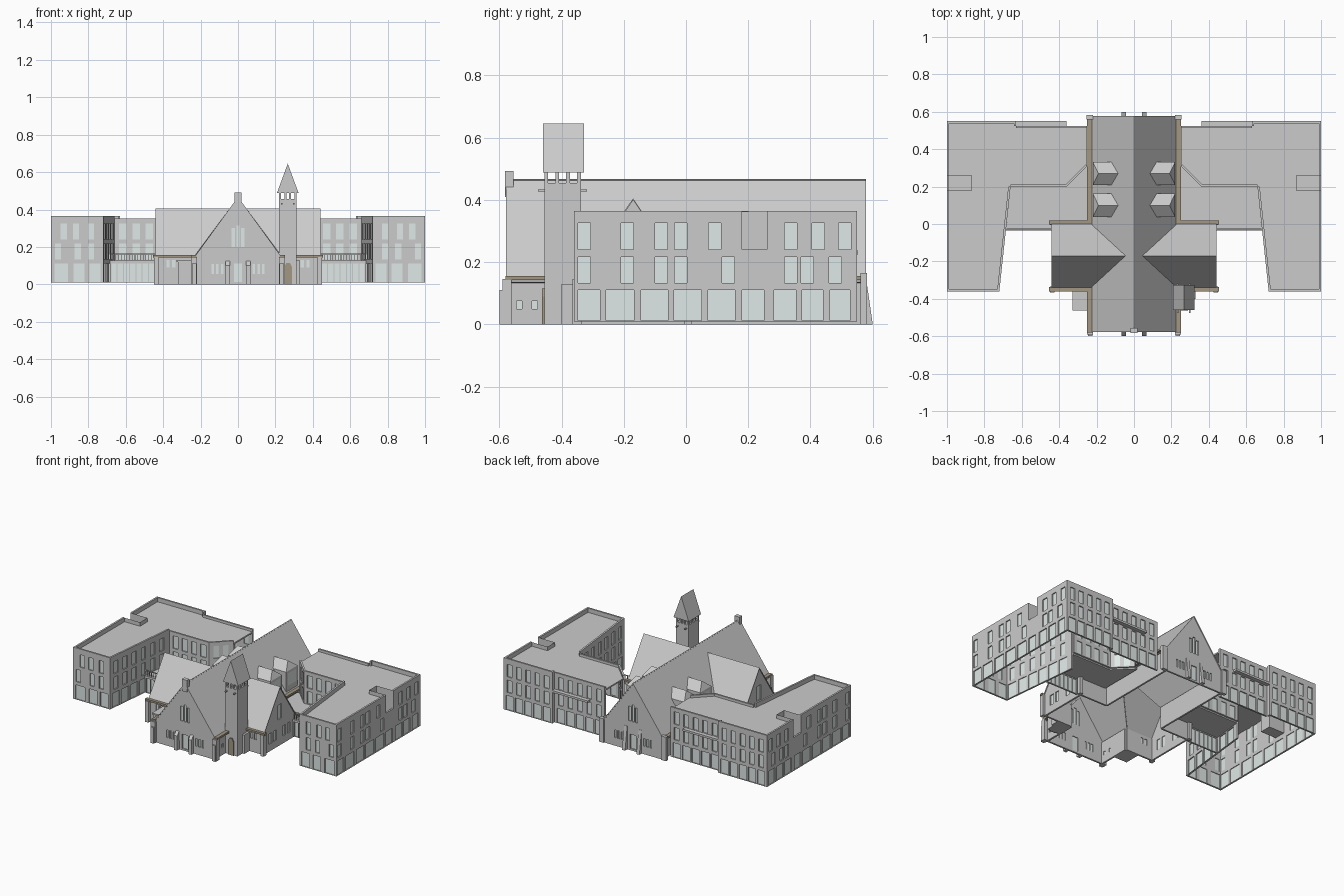
import bpy, bmesh
from mathutils import Vector as V

if "Cube" in bpy.data.objects:
    bpy.data.objects.remove(bpy.data.objects["Cube"])


def material(name, col):
    m = bpy.data.materials.new(name)
    m.diffuse_color = (*col, 1)
    m.use_nodes = True
    m.node_tree.nodes["Principled BSDF"].inputs["Base Color"].default_value = m.diffuse_color
    return m


GLASS = material("pale_glass", (0.74, 0.82, 0.80))
BROWN = material("brown_timber", (0.36, 0.31, 0.23))
FRAME = material("frame_grey", (0.3, 0.3, 0.3))


def finish(name, bm, mats=(), solid=0, mirror=False):
    me = bpy.data.meshes.new(name)
    bm.to_mesh(me)
    bm.free()
    ob = bpy.data.objects.new(name, me)
    bpy.context.collection.objects.link(ob)
    for m in mats:
        me.materials.append(m)
    if solid:
        s = ob.modifiers.new("thickness", "SOLIDIFY")
        s.thickness, s.offset = solid, -1
    if mirror:
        ob.modifiers.new("mirror", "MIRROR").use_mirror_merge = False
    return ob


def polys(name, faces, mats=(), solid=0, mirror=False):
    bm = bmesh.new()
    for f in faces:
        bm.faces.new([bm.verts.new(p) for p in f])
    bmesh.ops.remove_doubles(bm, verts=bm.verts[:], dist=1e-5)
    return finish(name, bm, mats, solid, mirror)


def boxes(name, items, mats=(), mirror=False):
    bm = bmesh.new()
    for x0, x1, y0, y1, z0, z1 in items:
        r = bmesh.ops.create_cube(bm, size=1)["verts"]
        bmesh.ops.scale(bm, verts=r, vec=(x1 - x0, y1 - y0, z1 - z0))
        bmesh.ops.translate(bm, verts=r, vec=((x0 + x1) / 2, (y0 + y1) / 2, (z0 + z1) / 2))
    return finish(name, bm, mats, 0, mirror)


def prism(name, profile, axis, a, b, mats=(), mirror=False):
    """Extrude a 2D profile along x or y from a to b."""
    put = (lambda p, t: (t, p[0], p[1])) if axis == "x" else (lambda p, t: (p[0], t, p[1]))
    bm = bmesh.new()
    f = bm.faces.new([bm.verts.new(put(p, a)) for p in profile])
    r = bmesh.ops.extrude_face_region(bm, geom=[f])["geom"]
    bmesh.ops.translate(bm, verts=[g for g in r if isinstance(g, bmesh.types.BMVert)],
                        vec=V(put((0, 0), b - a)))
    bmesh.ops.recalc_face_normals(bm, faces=bm.faces[:])
    return finish(name, bm, mats, 0, mirror)


def wall(name, p0, p1, z0, z1, wins=(), holes=(), clips=(), mirror=False, t=0.012):
    """Wall with real openings (u0, u1, z0, z1); outside lies right of p0->p1."""
    a, d = V((*p0, 0)), V((*p1, 0)) - V((*p0, 0))
    L, u = d.length, d.normalized()
    n = V((u.y, -u.x, 0))
    cuts = list(wins) + list(holes)
    us = sorted({0, L, *[c for w in cuts for c in w[:2]]})
    zs = sorted({z0, z1, *[c for w in cuts for c in w[2:]]})

    def quad(bm, u0, u1, b, c, off=0):
        return bm.faces.new([bm.verts.new(a + u * s + V((0, 0, z)) - n * off)
                             for s, z in ((u0, b), (u1, b), (u1, c), (u0, c))])
    bm = bmesh.new()
    for u0, u1 in zip(us, us[1:]):
        for b, c in zip(zs, zs[1:]):
            mu, mz = (u0 + u1) / 2, (b + c) / 2
            if not any(w[0] < mu < w[1] and w[2] < mz < w[3] for w in cuts):
                quad(bm, u0, u1, b, c)
    bmesh.ops.remove_doubles(bm, verts=bm.verts[:], dist=1e-5)
    for co, no in clips:
        bmesh.ops.bisect_plane(bm, geom=bm.verts[:] + bm.edges[:] + bm.faces[:],
                               plane_co=co, plane_no=no, clear_outer=True)
    finish(name, bm, (), t, mirror)
    if wins:
        bm = bmesh.new()
        panes = [quad(bm, *w, t * 0.6) for w in wins]
        for f in bmesh.ops.inset_individual(bm, faces=panes, thickness=0.003)["faces"]:
            f.material_index = 1
        finish(name + "_windows", bm, (GLASS, FRAME), 0, mirror)


def spread(a, b, count, width, z0, z1):
    step = (b - a) / count
    return [(a + step * (i + .5) - width / 2, a + step * (i + .5) + width / 2, z0, z1) for i in range(count)]


G, F1, F2 = (0.012, 0.11), (0.133, 0.217), (0.24, 0.325)   # storey window heights
B, TOP, LOW = 0.01, 0.364, 0.352                           # wing base and parapets


def storeys(a, b, n, w, lower=True):
    r = spread(a, b, n, w, *F1) + spread(a, b, n, w, *F2)
    return r + (spread(a, b, n, (b - a) / n * .8, *G) if lower else [])


# --- Wings: outer side, street front, courtyard and rear walls ---
side = [(y0, y1, *G) for y0, y1 in ((-.347, -.277), (-.257, -.167), (-.145, -.058), (-.039, .05), (.07, .158),
                                    (.18, .25), (.283, .354), (.373, .44), (.463, .527))]
side += [(y, y + .04, *F1) for y in (-.347, -.209, -.1, -.037, .116, .316, .37, .46)]
side += [(y, y + .04, *F2) for y in (-.347, -.209, -.1, -.037, .073, .316, .405, .49)]
wall("wing_outer_wall", (1, -.36), (1, .55), B, TOP, [(a + .36, b + .36, c, d) for a, b, c, d in side],
     [(.54, .62, .24, TOP)], mirror=True)
street = [(.015, .075, *G), (.1, .16, *G), (.19, .262, *G)]
street += [(x, x + .033, *F1) for x in (.05, .12, .225)] + [(x, x + .033, *F2) for x in (.05, .13, .195)]
wall("wing_street_wall", (.72, -.36), (1, -.36), B, TOP, street, mirror=True)
wall("wing_court_wall", (.66, .2), (.72, -.36), B, TOP, storeys(.03, .55, 6, .04), mirror=True)
wall("wing_terrace_wall", (.36, .2), (.66, .2), .125, LOW, storeys(.01, .29, 4, .04, False), mirror=True)
wall("wing_angled_wall", (.25, .31), (.36, .2), .125, LOW, storeys(.02, .14, 2, .035, False), mirror=True)
wall("wing_rear_wall", (1, .55), (.63, .55), B, TOP, storeys(.01, .36, 5, .036), mirror=True)
wall("wing_rear_return", (.63, .55), (.63, .525), B, TOP, mirror=True)
wall("wing_rear_inner_wall", (.63, .525), (.25, .525), B, LOW, storeys(.01, .37, 5, .036), mirror=True)
boxes("rear_ledge", [(.36, .63, .52, .552, .224, .238)], mirror=True)

# --- Wing roof with side recess ---
roof = [(.25, .31), (.36, .2), (.66, .2), (.72, -.36), (.995, -.36), (.995, .18), (.87, .18), (.87, .26),
        (.995, .26), (.995, .545), (.63, .545), (.63, .52), (.25, .52)]
polys("wing_roof", [[(x, y, .335) for x, y in roof]], solid=.01, mirror=True)
polys("recess_terrace", [[(.87, .18, .14), (.995, .18, .14), (.995, .26, .14), (.87, .26, .14)],
                         [(.87, .18, .14), (.87, .26, .14), (.87, .26, .362), (.87, .18, .362)],
                         [(.87, .18, .14), (.87, .18, .362), (.995, .18, .362), (.995, .18, .14)],
                         [(.87, .26, .14), (.995, .26, .14), (.995, .26, .362), (.87, .26, .362)]], mirror=True)

# --- Glazed link with terrace and railing ---
wall("link_front", (.44, -.03), (.685, -.03), B, .125, spread(.005, .24, 7, .028, *G), mirror=True)
polys("link_terrace", [[(.235, 0, .128), (.44, 0, .128), (.44, -.035, .128), (.685, -.035, .128),
                        (.66, .2, .128), (.36, .2, .128), (.25, .31, .128), (.235, .31, .128)]],
      solid=.012, mirror=True)
boxes("terrace_railing", [(.445, .683, -.03, -.025, .16, .165)] +
      [(.447 + i * .0146, .450 + i * .0146, -.029, -.026, .125, .16) for i in range(17)], mirror=True)

# --- Nave: gable ends, side walls, roof ---
S, APEX, TS, TAPEX = 1.38, .467, 1.47, .405
gable = [(.213, .257, .012, .11), (.2, .218, .2, .3), (.226, .244, .2, .315), (.252, .27, .2, .3)]
gable += [(.235 + s * x - .007, .235 + s * x + .007, .055, .108) for s in (1, -1) for x in (.085, .11, .135)]
for name, s in (("nave_front_gable", 1), ("nave_rear_gable", -1)):
    wall(name, (-.235 * s, -.575 * s), (.235 * s, -.575 * s), 0, APEX, gable,
         clips=[((0, 0, APEX), (k * S, 0, 1)) for k in (1, -1)])
wall("nave_side_front", (.225, -.575), (.225, -.345), 0, .15, [(u, u + .018, .05, .075) for u in (.03, .08)],
     mirror=True)
wall("nave_side_rear", (.225, 0), (.225, .575), 0, .15, mirror=True)
plan = [(0, -.578), (.24, -.578), (.24, -.345), (.045, -.17), (.24, .005), (.24, .578), (0, .578)]
polys("nave_roof", [[(x, y, APEX - S * x) for x, y in plan]], solid=.006, mirror=True)
boxes("gable_chimney", [(-.019, .019, -.582, -.555, .41, .492)])

# --- Transept ---
small = [(u, u + .018, .09, .13) for u in (.11, .14)]
wall("transept_front_wall", (.225, -.345), (.435, -.345), 0, .15, small, mirror=True)
wall("transept_rear_wall", (.435, .005), (.225, .005), 0, .15, mirror=True)
wall("transept_gable", (.435, -.345), (.435, .005), 0, TAPEX,
     [(u, u + .03, .05, .12) for u in (.06, .11, .21, .26)] + [(.155, .195, .18, .28)],
     clips=[((.435, -.17, TAPEX), (0, k * TS, 1)) for k in (1, -1)], mirror=True)
polys("transept_roof", [[(.045, -.17, TAPEX), (.235, -.17 - .175, .148), (.44, -.17 - .175, .148), (.44, -.17, TAPEX)],
                        [(.045, -.17, TAPEX), (.44, -.17, TAPEX), (.44, .005, .148), (.235, .005, .148)]],
      solid=.006, mirror=True)

# --- Brown eaves gutters ---
boxes("eaves_gutters", [(.222, .25, -.58, -.345, .143, .156), (.222, .25, .005, .58, .143, .156),
                        (.225, .455, -.36, -.338, .143, .156), (.225, .455, -.002, .018, .143, .156)],
      (BROWN,), mirror=True)

# --- Corner piers and buttresses ---
boxes("corner_piers", [(.218, .25, -.59, -.56, 0, .145), (.218, .255, .56, .582, 0, .165),
                       (.425, .45, -.365, -.335, 0, .145), (.425, .45, -.005, .02, 0, .145)], mirror=True)
prism("rear_buttress", [(.575, 0), (.6, 0), (.577, .16), (.57, .16)], "x", .043, .066, mirror=True)
prism("front_buttress", [(-.575, 0), (-.6, 0), (-.6, .1), (-.577, .125)], "x", .043, .066, mirror=True)
boxes("front_corner_steps", [(.222, .246, -.6, -.585, 0, .11)], mirror=True)

# --- Gabled dormers on the nave roof ---
for i, c in enumerate((.27, .1)):
    l, r, zb = c - .062, c + .062, APEX - S * .22
    r0, r1 = (.085, c, .35), (.19, c, .35)
    polys(f"dormer_{i + 1}", [[r0, r1, (.22, r, .3), (.12, r, .3)], [r0, (.12, l, .3), (.22, l, .3), r1],
                              [r1, (.22, l, .3), (.22, r, .3)], [(.22, l, zb), (.22, r, zb), (.22, r, .3), (.22, l, .3)],
                              [(.12, l, .3), (.22, l, zb), (.22, l, .3)], [(.12, r, .3), (.22, r, .3), (.22, r, zb)]],
          mirror=True)
    polys(f"dormer_window_{i + 1}", [[(.221, l + .02, .2), (.221, r - .02, .2), (.221, r - .02, .285),
                                      (.221, l + .02, .285)]], (GLASS,), mirror=True)

# --- Bell tower ---
x0, x1, y0, y1, xm = .218, .314, -.455, -.338, .266
boxes("tower_shaft", [(x0, x1, y0, y1, 0, .455)])
boxes("tower_bars", [(x, x + .008, y0 - .02, y1 + .02, .427, .434) for x in (x0 + .012, x1 - .02)])
boxes("belfry_posts", [(x, x + .012, y, y + .012, .455, .495) for x in (x0, xm - .018, xm + .006, x1 - .012)
                       for y in (y0, y0 + .035, y1 - .047, y1 - .012)])
prism("tower_roof", [(.208, .488), (.324, .488), (xm, .645)], "y", -.46, -.327)
prism("tower_door", [(.246, 0), (.29, 0), (.29, .09), (.278, .115), (.258, .115), (.246, .09)], "y",
      -.462, -.45, (BROWN,))
boxes("tower_side_pier", [(.31, .328, -.4, -.345, 0, .13)])

# --- Side porch ---
boxes("porch", [(-.322, -.225, -.455, -.345, 0, .12)])
boxes("porch_roof", [(-.33, -.225, -.462, -.345, .12, .13)])
